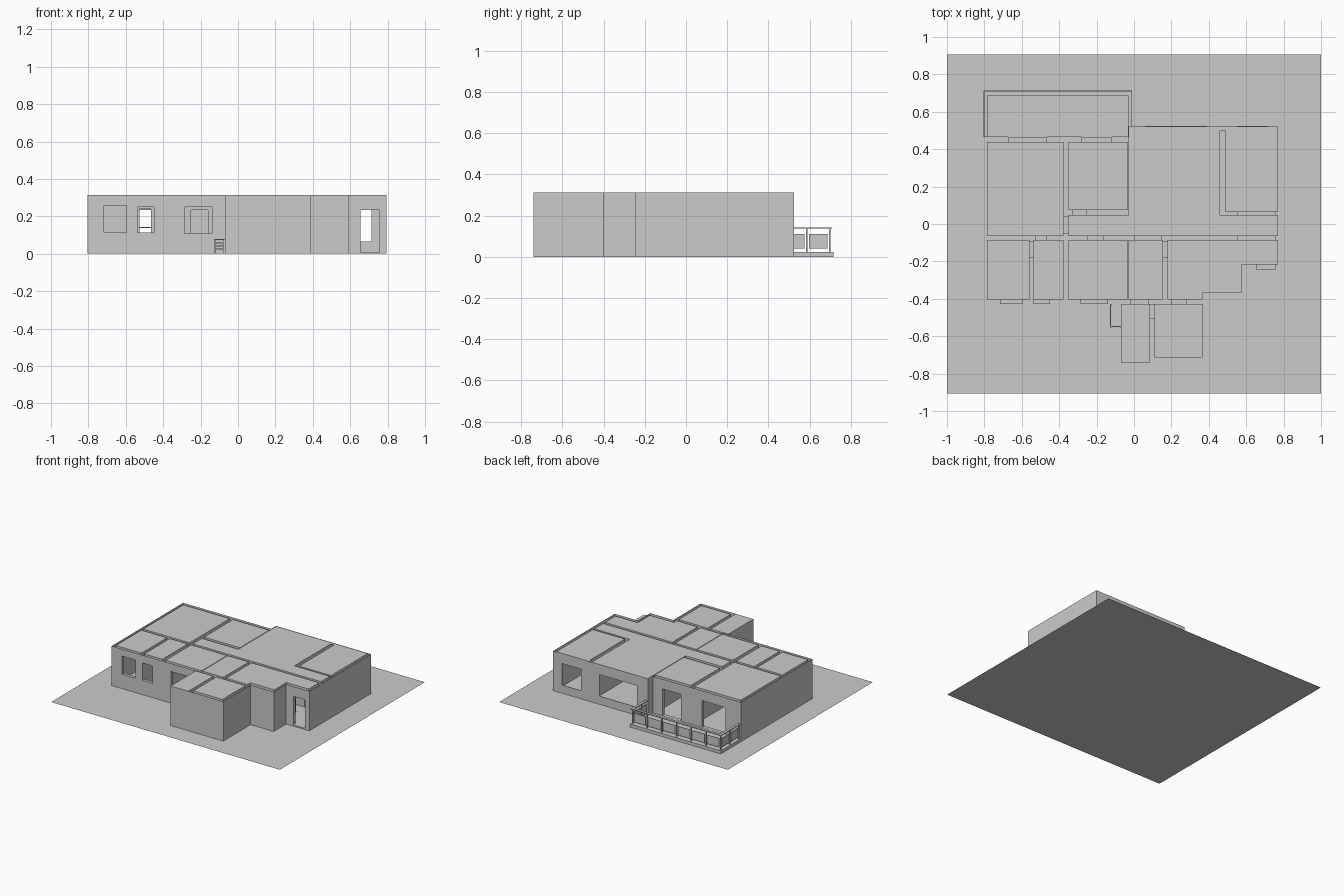
import bpy
import bmesh

cube = bpy.data.objects.get("Cube")
if cube:
    bpy.data.objects.remove(cube, do_unlink=True)

# One plain grey for the whole model
grey = bpy.data.materials.new("light_grey")
grey.use_nodes = True
colour = (0.6, 0.6, 0.6, 1)
grey.diffuse_color = colour
grey.node_tree.nodes["Principled BSDF"].inputs["Base Color"].default_value = colour

ROOF = 0.313
FLOOR = 0.01
DOOR_TOP = 0.235
SILL = 0.065
HIGH_SILL = 0.113


def make_object(name, bm):
    mesh = bpy.data.meshes.new(name)
    bm.to_mesh(mesh)
    bm.free()
    mesh.materials.append(grey)
    obj = bpy.data.objects.new(name, mesh)
    bpy.context.collection.objects.link(obj)
    return obj


def add_face(bm, points):
    return bm.faces.new([bm.verts.new(p) for p in points])


def add_box(bm, x, y, z):
    """Box from three (low, high) ranges."""
    cube = bmesh.ops.create_cube(bm, size=1)
    for v in cube["verts"]:
        for axis, (low, high) in enumerate((x, y, z)):
            v.co[axis] = low if v.co[axis] < 0 else high


def rectangle(x0, x1, y0, y1):
    return [(x0, y0), (x1, y0), (x1, y1), (x0, y1)]


# Openings: axis they pass through, depth range, range along the wall, height range
FRONT, BACK, BACK_STEP = (-0.428, -0.404), (0.438, 0.465), (0.521, 0.525)
SPINE = (-0.086, -0.064)
openings = [
    # front windows and front door
    (1, FRONT, (-0.716, -0.596), (HIGH_SILL, 0.257)),
    (1, FRONT, (-0.537, -0.45), (HIGH_SILL, 0.25)),
    (1, FRONT, (-0.286, -0.14), (0.107, 0.25)),
    (1, (-0.245, -0.217), (0.655, 0.757), (FLOOR, DOOR_TOP)),
    # back windows and balcony doors
    (1, BACK, (-0.67, -0.465), (0.025, DOOR_TOP)),
    (1, BACK, (-0.28, -0.12), (0.025, DOOR_TOP)),
    (1, BACK_STEP, (0.06, 0.39), (SILL, DOOR_TOP)),
    (1, BACK_STEP, (0.55, 0.715), (SILL, DOOR_TOP)),
    # doors through the central wall
    (1, SPINE, (-0.527, -0.465), (FLOOR, 0.24)),
    (1, SPINE, (-0.25, -0.16), (FLOOR, DOOR_TOP)),
    (1, SPINE, (0, 0.15), (FLOOR, DOOR_TOP)),
    (1, SPINE, (0.55, 0.757), (FLOOR, DOOR_TOP)),
    # remaining inner doors
    (1, (0.048, 0.063), (0.55, 0.757), (FLOOR, DOOR_TOP)),
    (1, (0.048, 0.075), (-0.33, -0.25), (FLOOR, DOOR_TOP)),
    (1, FRONT, (-0.02, 0.08), (FLOOR, DOOR_TOP)),
    (1, FRONT, (0.2, 0.28), (FLOOR, DOOR_TOP)),
    (0, (-0.378, -0.35), (-0.05, 0.04), (FLOOR, DOOR_TOP)),
    (0, (-0.56, -0.537), (-0.18, -0.09), (FLOOR, DOOR_TOP)),
    (0, (0.155, 0.18), (-0.18, -0.09), (FLOOR, DOOR_TOP)),
    (0, (0.085, 0.11), (-0.505, -0.43), (FLOOR, DOOR_TOP)),
]


def add_wall(bm, start, end, bottom, top):
    """Upright sheet from start to end, left open wherever an opening crosses it."""
    normal = 1 if start[1] == end[1] else 0
    along = 1 - normal
    low, high = sorted((start[along], end[along]))
    holes = [(span, heights) for axis, depth, span, heights in openings
             if axis == normal
             and depth[0] - 0.001 <= start[normal] <= depth[1] + 0.001
             and span[0] < high and span[1] > low]
    cuts = {low, high}
    levels = {bottom, top}
    for span, heights in holes:
        cuts.update(min(max(s, low), high) for s in span)
        levels.update(max(h, bottom) for h in heights)
    cuts, levels = sorted(cuts), sorted(levels)
    for a, b in zip(cuts, cuts[1:]):
        for c, d in zip(levels, levels[1:]):
            mid, height = (a + b) / 2, (c + d) / 2
            if any(s[0] < mid < s[1] and h[0] < height < h[1] for s, h in holes):
                continue
            ends = (a, b) if start[along] < end[along] else (b, a)
            corners = []
            for u, z in ((ends[0], c), (ends[1], c), (ends[1], d), (ends[0], d)):
                point = [0, 0, z]
                point[normal], point[along] = start[normal], u
                corners.append(point)
            add_face(bm, corners)


def add_walls(bm, outline, bottom, top):
    for start, end in zip(outline, outline[1:] + outline[:1]):
        add_wall(bm, start, end, bottom, top)


# Ground sheet
bm = bmesh.new()
add_face(bm, [(x, y, 0) for x, y in rectangle(-1, 1, -0.906, 0.906)])
make_object("ground", bm)

# Outer walls, an open-topped sheet around the house
outline = [(-0.805, -0.428), (-0.07, -0.428), (-0.07, -0.741), (0.39, -0.741),
           (0.39, -0.4), (0.593, -0.4), (0.593, -0.245), (0.795, -0.245),
           (0.795, 0.525), (-0.035, 0.525), (-0.035, 0.465), (-0.805, 0.465)]
bm = bmesh.new()
add_walls(bm, outline, 0, ROOF)
make_object("outer_walls", bm)

# Rooms: inner walls, floor and ceiling, with open cavities between them
rooms = {
    "back_left_room": rectangle(-0.785, -0.378, -0.064, 0.438),
    "back_middle_room": rectangle(-0.35, -0.035, 0.075, 0.438),
    "back_right_room": rectangle(0.49, 0.77, 0.063, 0.521),
    "living_room": [(-0.35, -0.064), (0.77, -0.064), (0.77, 0.048), (0.46, 0.048),
                    (0.46, 0.521), (-0.03, 0.521), (-0.03, 0.048), (-0.35, 0.048)],
    "front_left_room": rectangle(-0.785, -0.56, -0.404, -0.086),
    "front_small_room": rectangle(-0.537, -0.378, -0.404, -0.086),
    "front_middle_room": rectangle(-0.35, -0.035, -0.404, -0.086),
    "inner_hall": rectangle(-0.03, 0.155, -0.404, -0.086),
    "entrance_room": [(0.18, -0.404), (0.365, -0.404), (0.365, -0.369), (0.575, -0.369),
                      (0.575, -0.217), (0.77, -0.217), (0.77, -0.086), (0.18, -0.086)],
    "annex_store": rectangle(-0.025, 0.085, -0.715, -0.428),
    "annex_room": rectangle(0.11, 0.365, -0.715, -0.428),
}
for name, plan in rooms.items():
    bm = bmesh.new()
    add_walls(bm, plan, FLOOR, ROOF)
    for z in (FLOOR, ROOF):
        add_face(bm, [(x, y, z) for x, y in plan])
    make_object(name, bm)

# Reveals lining every opening
bm = bmesh.new()
for axis, depth, span, (low, high) in openings:
    ring = ((span[0], low), (span[1], low), (span[1], high), (span[0], high))
    for (u, z), (v, w) in zip(ring, ring[1:] + ring[:1]):
        quad = ((depth[0], u, z), (depth[0], v, w), (depth[1], v, w), (depth[1], u, z))
        add_face(bm, [(d, s, h) if axis == 0 else (s, d, h) for d, s, h in quad])
bmesh.ops.recalc_face_normals(bm, faces=bm.faces)
make_object("opening_reveals", bm)

# Roof strips closing the annex edge and the end of the back partition
bm = bmesh.new()
for strip in (rectangle(-0.07, 0.085, -0.741, -0.715),
              rectangle(-0.07, -0.025, -0.715, -0.428),
              rectangle(0.46, 0.49, 0.5, 0.521)):
    add_face(bm, [(x, y, ROOF) for x, y in strip])
make_object("roof_strips", bm)

# Balcony slab
bm = bmesh.new()
add_box(bm, (-0.805, -0.01), (0.465, 0.715), (0, 0.024))
make_object("balcony_slab", bm)

# Balcony railing: posts, top rail and infill panels
LEFT, RIGHT, EDGE, INNER = -0.793, -0.022, 0.698, 0.475
posts, rails, panels = bmesh.new(), bmesh.new(), bmesh.new()


def add_railing(start, end, count):
    dx, dy = ((e - s) / count for s, e in zip(start, end))
    for i in range(count + 1):
        x, y = start[0] + dx * i, start[1] + dy * i
        add_box(posts, (x - 0.004, x + 0.004), (y - 0.004, y + 0.004), (0.02, 0.14))
        if i < count:
            ix, iy = max(0.002, dx * 0.1), max(0.002, dy * 0.1)
            add_box(panels, (x + (ix if dx else -ix), x + dx + (-ix if dx else ix)),
                    (y + (iy if dy else -iy), y + dy + (-iy if dy else iy)), (0.04, 0.11))
    add_box(rails, (start[0] - 0.01, end[0] + 0.01),
            (start[1] - 0.01, end[1] + 0.01), (0.137, 0.143))


add_railing((LEFT, EDGE), (RIGHT, EDGE), 6)
for side in (LEFT, RIGHT):
    add_railing((side, INNER), (side, EDGE), 2)
make_object("railing_posts", posts)
make_object("railing_top", rails)
make_object("railing_panels", panels)

# Small slatted screen in the front corner beside the annex
bm = bmesh.new()
for i in range(4):
    z = 0.022 + 0.017 * i
    add_box(bm, (-0.128, -0.07), (-0.552, -0.546), (z, z + 0.006))
    add_box(bm, (-0.128, -0.122), (-0.546, -0.428), (z, z + 0.006))
for x, y in ((-0.125, -0.549), (-0.074, -0.549), (-0.125, -0.432)):
    add_box(bm, (x - 0.004, x + 0.004), (y - 0.004, y + 0.004), (0, 0.08))
make_object("corner_screen", bm)
